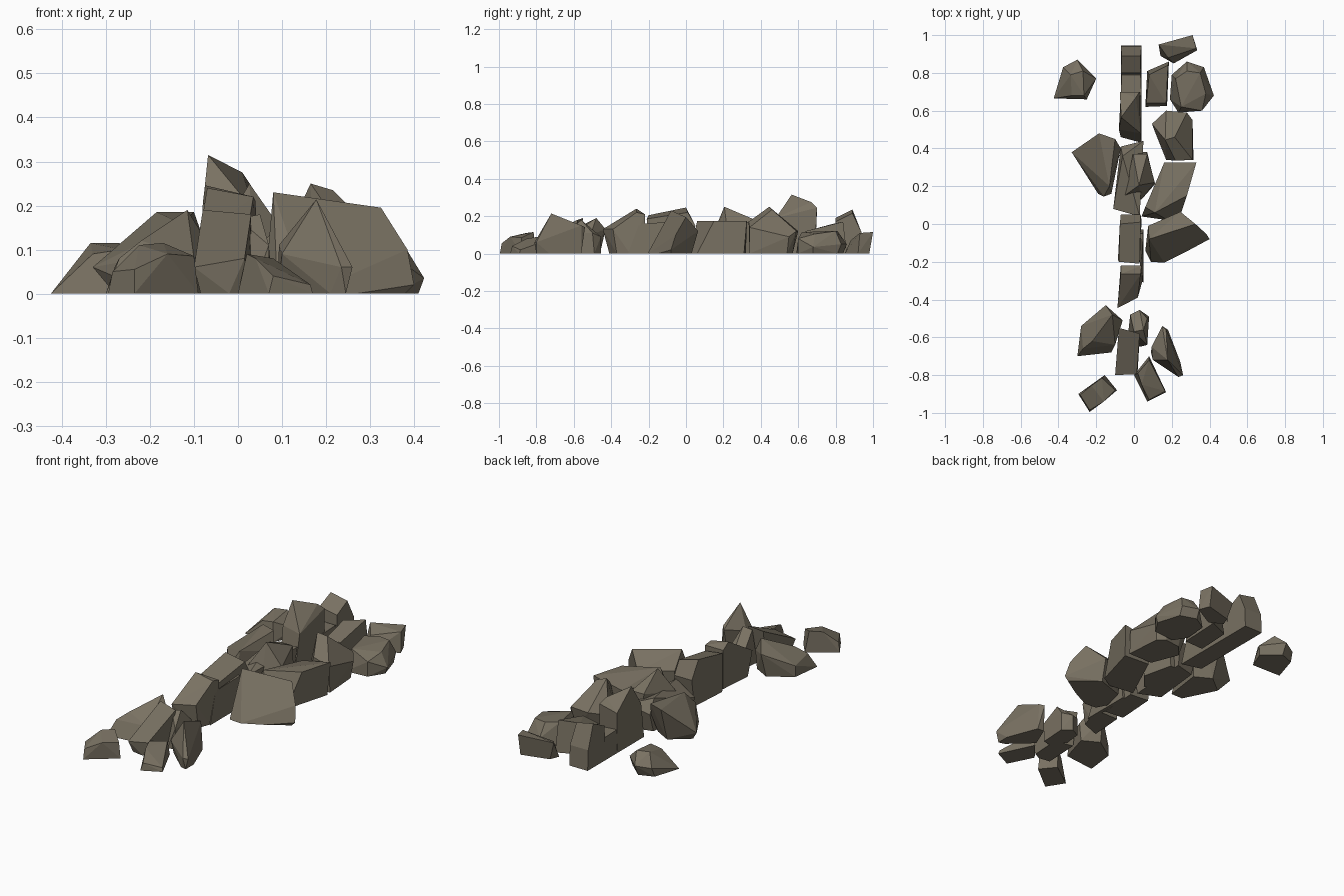
import bpy, bmesh, math

stone = bpy.data.materials.new("weathered brown stone")
stone.diffuse_color = (0.19, 0.165, 0.122, 1.0)


def rock(name, base, top):
    """Faceted boulder: convex hull of a ground outline and a few crest points."""
    bm = bmesh.new()
    for x, y in base:
        bm.verts.new((x, y, 0))
    for p in top:
        bm.verts.new(p)
    bmesh.ops.convex_hull(bm, input=bm.verts[:])
    loose = [v for v in bm.verts if not v.link_faces]
    bmesh.ops.delete(bm, geom=loose, context='VERTS')
    # merge nearly coplanar triangles into broad facets
    bmesh.ops.dissolve_limit(bm, angle_limit=math.radians(8), verts=bm.verts[:], edges=bm.edges[:])
    bmesh.ops.recalc_face_normals(bm, faces=bm.faces[:])
    me = bpy.data.meshes.new(name)
    bm.to_mesh(me)
    bm.free()
    me.materials.append(stone)
    ob = bpy.data.objects.new(name, me)
    bpy.context.collection.objects.link(ob)


# Central row of fallen wall stones, back to front
rock("row_stone_back", [(-.07, .79), (.04, .79), (.04, .945), (-.07, .945)],
     [(-.07, .80, .19), (.035, .80, .17), (-.065, .89, .235), (.035, .89, .215),
      (-.07, .94, .11), (.04, .94, .11)])
rock("row_stone_low", [(-.07, .66), (.04, .66), (.04, .80), (-.07, .80)],
     [(-.07, .68, .13), (.04, .68, .12), (.035, .79, .12), (-.065, .79, .12)])
rock("row_stone_tall", [(-.07, .46), (.04, .43), (.04, .69), (-.07, .69)],
     [(-.08, .50, .20), (.035, .48, .19), (-.068, .565, .315), (.01, .67, .275),
      (.03, .70, .245), (-.075, .70, .22)])
rock("row_stone_middle", [(-.10, .10), (.02, .05), (.045, .41), (-.07, .38)],
     [(-.11, .08, .08), (.03, .04, .13), (-.06, .36, .17), (.05, .44, .14), (-.07, .41, .10)])
rock("row_stone_leaning", [(-.06, .14), (.04, .13), (.11, .21), (.07, .38), (-.01, .38)],
     [(.026, .205, .25), (-.005, .37, .18), (.07, .37, .18), (.11, .22, .13), (-.05, .15, .12)])
rock("row_stone_front", [(-.085, -.19), (.03, -.20), (.04, .02), (-.07, .03)],
     [(-.08, -.20, .205), (.03, -.21, .185), (.035, .01, .22), (-.075, .0, .246), (.035, .05, .15),
      (-.07, .05, .15)])
rock("row_stone_wedge", [(-.085, -.41), (.02, -.37), (.045, -.30), (.04, -.22), (-.07, -.22)],
     [(-.088, -.445, .13), (.02, -.39, .13), (-.07, -.265, .24), (.035, -.265, .22),
      (.04, -.22, .21), (-.07, -.22, .21)])
rock("row_sliver", [(.03, -.30), (.05, -.31), (.05, -.03), (.035, -.03)],
     [(.04, -.25, .16), (.048, -.05, .17), (.035, -.05, .17)])
rock("row_stone_end", [(-.085, -.78), (-.02, -.79), (.02, -.77), (.03, -.60), (-.075, -.58)],
     [(-.10, -.80, .06), (.015, -.795, .08), (.03, -.58, .18), (-.08, -.55, .19)])
rock("row_stone_small", [(-.03, -.57), (-.02, -.48), (.03, -.455), (.08, -.49), (.07, -.64), (.03, -.65)],
     [(.0, -.57, .17), (.05, -.56, .18), (-.02, -.48, .10), (.03, -.455, .09), (.07, -.50, .11),
      (.07, -.64, .11)])

# Boulders heaped along the right side
rock("right_slab_back", [(.14, .89), (.21, .85), (.335, .92), (.31, .98), (.16, .94)],
     [(.13, .95, .10), (.31, 1.0, .115), (.33, .93, .11), (.18, .88, .07)])
rock("right_block_back", [(.06, .62), (.175, .625), (.185, .86), (.07, .81)],
     [(.065, .64, .10), (.17, .64, .12), (.18, .84, .17), (.08, .79, .16)])
rock("right_boulder_back", [(.19, .66), (.235, .59), (.36, .60), (.41, .68), (.37, .81), (.28, .84), (.20, .79)],
     [(.22, .77, .12), (.28, .81, .12), (.35, .80, .12), (.38, .69, .105), (.25, .62, .115),
      (.423, .68, .035), (.37, .83, .05), (.28, .86, .05), (.36, .60, .08)])
rock("right_boulder_upper", [(.11, .49), (.17, .34), (.315, .34), (.30, .54), (.26, .57), (.17, .56)],
     [(.165, .445, .25), (.215, .46, .235), (.095, .53, .10), (.17, .60, .12), (.28, .59, .12),
      (.31, .55, .09), (.22, .335, .17), (.31, .34, .14)])
rock("right_boulder_middle", [(.04, .04), (.18, .02), (.25, .06), (.32, .31), (.17, .32)],
     [(.16, .325, .14), (.33, .325, .175), (.28, .15, .175), (.11, .06, .175), (.06, .09, .12)])
rock("right_boulder_large", [(.06, -.14), (.09, -.20), (.16, -.205), (.27, -.15), (.38, -.08), (.24, .03), (.09, -.02)],
     [(.08, -.08, .23), (.19, -.04, .215), (.325, .0, .195), (.385, -.055, .10), (.40, -.08, .02),
      (.245, .065, .12), (.075, -.01, .14)])
rock("right_boulder_pointed", [(.09, -.68), (.14, -.56), (.18, -.56), (.245, -.73), (.245, -.80), (.21, -.79)],
     [(.178, -.72, .214), (.15, -.54, .14), (.17, -.56, .15), (.093, -.65, .11), (.10, -.72, .09),
      (.26, -.80, .06), (.235, -.81, .06)])
rock("right_block_front", [(0, -.80), (.07, -.94), (.17, -.89), (.08, -.70)],
     [(.02, -.79, .09), (.04, -.85, .08), (.08, -.72, .08), (.08, -.93, .04), (.165, -.885, .02)])

# Loose boulders on the left side
rock("left_boulder_back", [(-.425, .665), (-.25, .66), (-.21, .76), (-.30, .84), (-.38, .81)],
     [(-.335, .79, .115), (-.27, .81, .115), (-.33, .68, .09), (-.265, .68, .10),
      (-.20, .77, .05), (-.30, .87, .06), (-.375, .83, .05)])
rock("left_boulder_middle", [(-.28, .34), (-.19, .16), (-.12, .16), (-.09, .37), (-.18, .42)],
     [(-.33, .38, .06), (-.185, .48, .185), (-.10, .45, .185), (-.13, .20, .16), (-.16, .145, .09),
      (-.07, .40, .10)])
rock("left_boulder_front", [(-.30, -.70), (-.28, -.54), (-.16, -.46), (-.07, -.51), (-.12, -.68)],
     [(-.27, -.66, .08), (-.22, -.62, .12), (-.115, -.48, .19), (-.15, -.43, .13),
      (-.06, -.51, .10), (-.10, -.64, .08), (-.28, -.54, .06)])
rock("left_block_front", [(-.295, -.90), (-.235, -.995), (-.09, -.88), (-.155, -.80)],
     [(-.225, -.855, .11), (-.17, -.815, .115), (-.10, -.88, .085), (-.16, -.94, .09), (-.285, -.905, .05),
      (-.235, -.985, .055)])
